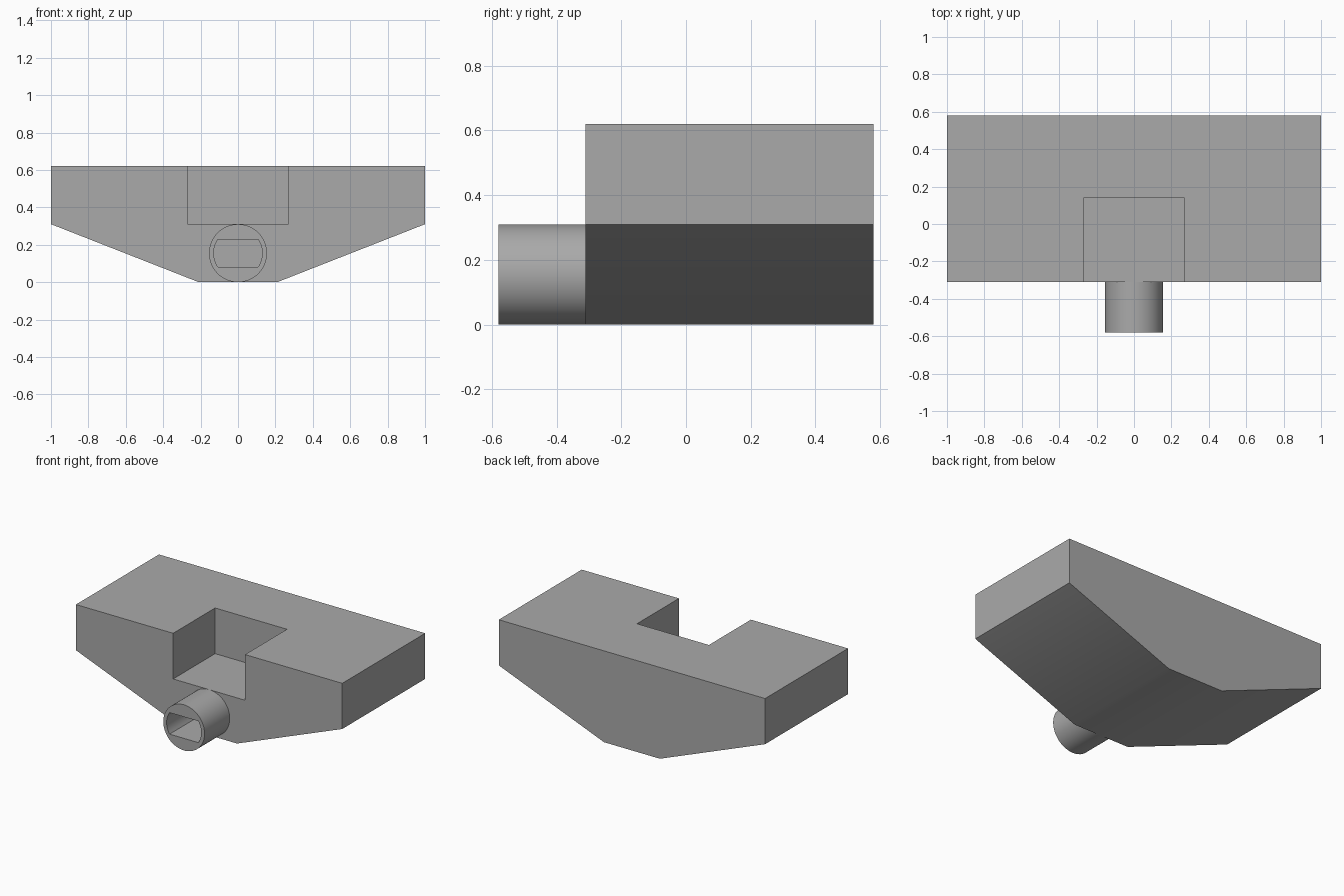
import bpy, bmesh
from math import sin, cos, pi, asin, radians

cube = bpy.data.objects.get("Cube")
if cube:
    bpy.data.objects.remove(cube, do_unlink=True)

FRONT, BACK, TIP = -0.31, 0.58, -0.58
HALF_TOP, HALF_BASE, MID, TOP = 1.0, 0.21, 0.31, 0.62
RADIUS = 0.155

grey = bpy.data.materials.new("plain grey")
grey.use_nodes = True
colour = (0.4, 0.4, 0.4, 1)
grey.diffuse_color = colour
grey.node_tree.nodes["Principled BSDF"].inputs["Base Color"].default_value = colour


def extrude_profile(name, points, y0, y1):
    """Closed x-z outline pushed along y."""
    bm = bmesh.new()
    face = bm.faces.new([bm.verts.new((x, y0, z)) for x, z in points])
    moved = bmesh.ops.extrude_face_region(bm, geom=[face])["geom"]
    verts = [v for v in moved if isinstance(v, bmesh.types.BMVert)]
    bmesh.ops.translate(bm, verts=verts, vec=(0, y1 - y0, 0))
    bmesh.ops.recalc_face_normals(bm, faces=bm.faces)
    mesh = bpy.data.meshes.new(name)
    bm.to_mesh(mesh)
    bm.free()
    mesh.materials.append(grey)
    obj = bpy.data.objects.new(name, mesh)
    bpy.context.collection.objects.link(obj)
    return obj


def cut(obj, cutter):
    """Subtract the cutter, remove it, and smooth the shallow edges."""
    mod = obj.modifiers.new("cut", 'BOOLEAN')
    mod.operation, mod.solver, mod.object = 'DIFFERENCE', 'EXACT', cutter
    bpy.ops.object.select_all(action='DESELECT')
    bpy.context.view_layer.objects.active = obj
    obj.select_set(True)
    bpy.ops.object.modifier_apply(modifier=mod.name)
    bpy.data.objects.remove(cutter, do_unlink=True)
    bpy.ops.object.shade_smooth_by_angle(angle=radians(30))


def arc(radius, start, end, steps):
    return [(radius * cos(start + (end - start) * i / steps),
             RADIUS + radius * sin(start + (end - start) * i / steps))
            for i in range(steps + 1)]


# Wedge-bottomed body with a square notch in the front
right_half = [(HALF_BASE, 0), (HALF_TOP, MID), (HALF_TOP, TOP)]
outline = right_half + [(-x, z) for x, z in reversed(right_half)]
body = extrude_profile("body", outline, FRONT, BACK)
notch = [(-0.27, MID), (0.27, MID), (0.27, TOP + 0.2), (-0.27, TOP + 0.2)]
cut(body, extrude_profile("notch_cutter", notch, FRONT - 0.2, 0.14))

# Round stub with a round-ended slot
stub = extrude_profile("stub", arc(RADIUS, 0, 2 * pi, 64)[:-1], TIP, FRONT)
slot_radius = 0.13
a = asin(0.073 / slot_radius)
slot = arc(slot_radius, -a, a, 10) + arc(slot_radius, pi - a, pi + a, 10)
cut(stub, extrude_profile("slot_cutter", slot, TIP - 0.1, FRONT + 0.1))
